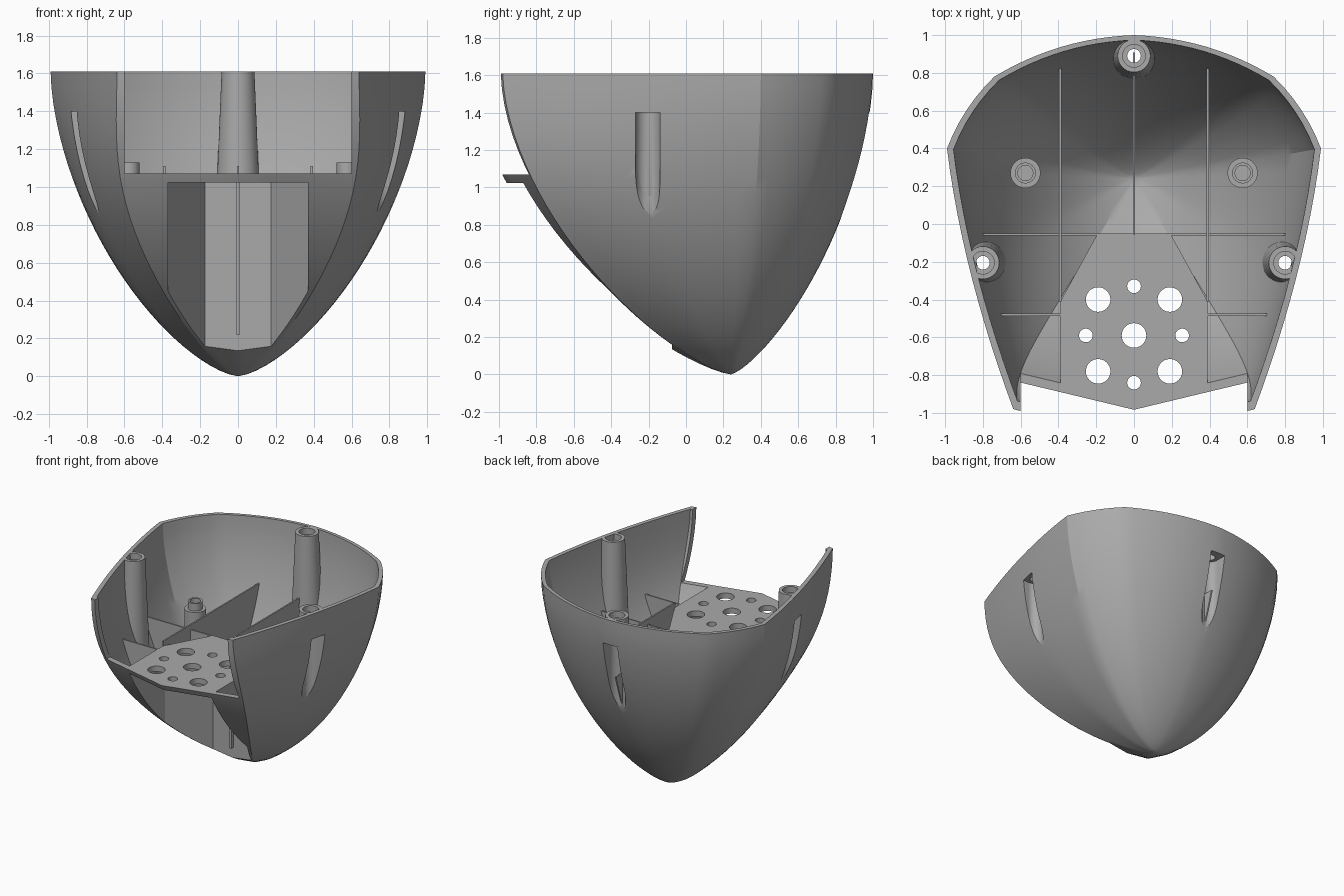
import bpy, bmesh, math
from mathutils import Vector

if "Cube" in bpy.data.objects:
    bpy.data.objects.remove(bpy.data.objects["Cube"], do_unlink=True)

GREY = (0.4, 0.4, 0.4, 1)
mat = bpy.data.materials.new("plain grey")
mat.use_nodes = True
mat.diffuse_color = GREY
mat.node_tree.nodes["Principled BSDF"].inputs["Base Color"].default_value = GREY

TOP, APEX_Y = 1.61, 0.24


def make(name, bm):
    bmesh.ops.recalc_face_normals(bm, faces=bm.faces)
    me = bpy.data.meshes.new(name)
    bm.to_mesh(me)
    bm.free()
    ob = bpy.data.objects.new(name, me)
    me.materials.append(mat)
    bpy.context.collection.objects.link(ob)
    return ob


def prism(name, pts, z0, z1):
    bm = bmesh.new()
    face = bm.faces.new([bm.verts.new((x, y, z0)) for x, y in pts])
    ext = bmesh.ops.extrude_face_region(bm, geom=[face])["geom"]
    vs = [g for g in ext if isinstance(g, bmesh.types.BMVert)]
    bmesh.ops.translate(bm, vec=(0, 0, z1 - z0), verts=vs)
    return make(name, bm)


def box(name, x0, x1, y0, y1, z0, z1):
    return prism(name, [(x0, y0), (x1, y0), (x1, y1), (x0, y1)], z0, z1)


def cyl(name, x, y, r0, r1, z0, z1):
    bm = bmesh.new()
    bmesh.ops.create_cone(bm, cap_ends=True, segments=40, radius1=r0, radius2=r1, depth=z1 - z0)
    bmesh.ops.translate(bm, vec=(x, y, (z0 + z1) / 2), verts=bm.verts)
    return make(name, bm)


def boolean(ob, tool, op="DIFFERENCE", keep=False):
    mod = ob.modifiers.new("cut", "BOOLEAN")
    mod.operation, mod.object, mod.solver = op, tool, "EXACT"
    bpy.context.view_layer.update()
    me = bpy.data.meshes.new_from_object(ob.evaluated_get(bpy.context.evaluated_depsgraph_get()))
    ob.modifiers.clear()
    ob.data = me
    if not keep:
        bpy.data.objects.remove(tool, do_unlink=True)
    return ob


# Plan outline of the rim, half drawn with bulged sides and then mirrored
def bulged(p, q, bulge, n):
    p, q = Vector(p), Vector(q)
    d = (q - p).normalized()
    out = Vector((d.y, -d.x))
    return [p.lerp(q, i / n) + out * bulge * 4 * (i / n) * (1 - i / n) for i in range(n)]


front, corner, side, rear, back = (0, -1.15), (0.75, -0.98), (0.99, 0.4), (0.74, 0.78), (0, 1)
half = (bulged(front, corner, 0, 4) + bulged(corner, side, 0.055, 12)
        + bulged(side, rear, 0.025, 6) + bulged(rear, back, 0.05, 12) + [Vector(back)])
outline = half + [Vector((-p.x, p.y)) for p in reversed(half[1:-1])]


def ring(bm, z, lift, shrink):
    u = z / TOP
    s = (1 - (1 - u) ** 1.7) ** 0.75
    vs = []
    for p in outline:
        pinch = 1 - 0.15 * max(0, (0.4 - p.y) / 1.4) * s ** 8
        flank = min(1, max(0, (p.y + 0.98) / 0.7))
        x = p.x * s ** (1 - 0.1 * flank) * pinch * shrink
        y = APEX_Y + (p.y - APEX_Y) * s * shrink
        vs.append(bm.verts.new((x, y, z + lift * (1 - u))))
    return vs


def skin(bm, lift, shrink):
    tip = bm.verts.new((0, APEX_Y, lift))
    n, levels, prev = len(outline), 28, None
    for k in range(1, levels + 1):
        cur = ring(bm, TOP * (k / levels) ** 1.5, lift, shrink)
        for i in range(n):
            j = (i + 1) % n
            if prev:
                bm.faces.new((prev[i], prev[j], cur[j], cur[i]))
            else:
                bm.faces.new((tip, cur[j], cur[i]))
        prev = cur
    return prev


# Hollow shell with a flat rim
bm = bmesh.new()
outer, inner = skin(bm, 0, 1), skin(bm, 0.035, 0.965)
for i in range(len(outer)):
    j = (i + 1) % len(outer)
    bm.faces.new((outer[i], outer[j], inner[j], inner[i]))
shell = make("shell", bm)

# Helper solid that trims the inner parts to the shell
bm = bmesh.new()
bm.faces.new(skin(bm, 0.015, 0.985))
trim = make("trim_helper", bm)
trim.hide_render = True


def fit(ob):
    return boolean(ob, trim, "INTERSECT", keep=True)


def pocket_plan(grow):
    h = [(0.37 + grow, -1.4), (0.37 + grow, -0.41), (0.175 + grow, -0.075 + grow)]
    return h + [(-x, y) for x, y in reversed(h)]


# Front opening and recessed pocket
boolean(shell, box("cutter", -0.6, 0.6, -1.5, -0.6, 1.07, 2))
boolean(shell, prism("cutter", pocket_plan(0), -0.2, 1.025))
walls = prism("pocket_walls", pocket_plan(0.02), -0.1, 1.05)
boolean(walls, prism("cutter", pocket_plan(0), -0.2, 1.2))
fit(walls)
rib = fit(box("pocket_rib", -0.01, 0.01, -0.1, -0.07, 0.22, 1.04))

# Platform with its pattern of holes
platform = fit(prism("platform", pocket_plan(0.02), 1.025, 1.07))
holes = [(0, -0.59, 0.065), (0, -0.33, 0.036), (0, -0.84, 0.036)]
for sx in (-1, 1):
    holes += [(0.19 * sx, -0.4, 0.065), (0.19 * sx, -0.78, 0.065), (0.255 * sx, -0.59, 0.036)]
for x, y, r in holes:
    boolean(platform, cyl("cutter", x, y, r, r, 0.9, 1.2))

parts = [shell, walls, rib, platform]

# Stiffening ribs
t, low, high = 0.006, 1.07, 1.11
parts.append(fit(box("centre_rib", -t, t, -0.055, 1, 0, high)))
for sx, label in ((-1, "right"), (1, "left")):
    x = 0.39 * sx
    parts.append(fit(box(label + "_long_rib", x - t, x + t, -0.41, 1, 0, high)))
    a, b = sorted((x, sx))
    parts.append(fit(box(label + "_short_rib", a, b, -0.48 - t, -0.48 + t, 0, low)))
parts.append(fit(box("cross_rib", -1, 1, -0.055 - t, -0.055 + t, 0, low)))

# Tall screw bosses, each with an access channel open to the outside
r = 0.065
for name, x, y, dx, dy in (("back_boss", 0, 0.89, 0, 1),
                           ("right_boss", -0.8, -0.205, -1, 0), ("left_boss", 0.8, -0.205, 1, 0)):
    boss = fit(cyl(name, x, y, 0.125, 0.085, 0.7, 1.65))
    for ob in (boss, shell):
        boolean(ob, cyl("cutter", x, y, r, r, 0.3, 1.4))
        x0, x1 = sorted((x - r * dy, x + r * dy + 0.3 * dx))
        y0, y1 = sorted((y - r * abs(dx), y + r * abs(dx) + 0.3 * dy))
        boolean(ob, box("cutter", x0, x1, y0, y1, 0.3, 1.4))
    boolean(boss, cyl("cutter", x, y, 0.036, 0.036, 1.3, 1.8))
    boolean(boss, cyl("cutter", x, y, 0.06, 0.06, 1.56, 1.8))
    parts.append(boss)

# Short stepped posts
for sx, label in ((-1, "right"), (1, "left")):
    x, y = 0.575 * sx, 0.27
    post = fit(cyl(label + "_post", x, y, 0.08, 0.08, 0.2, 1.07))
    collar = cyl(label + "_post_collar", x, y, 0.055, 0.055, 1.0, 1.13)
    for ob in (post, collar):
        boolean(ob, cyl("cutter", x, y, 0.04, 0.04, 0.95, 1.3))
        parts.append(ob)

bpy.data.objects.remove(trim, do_unlink=True)

# Smooth shading with crisp edges
bpy.ops.object.select_all(action="DESELECT")
for ob in parts:
    ob.select_set(True)
bpy.context.view_layer.objects.active = shell
bpy.ops.object.shade_smooth_by_angle(angle=math.radians(25))
